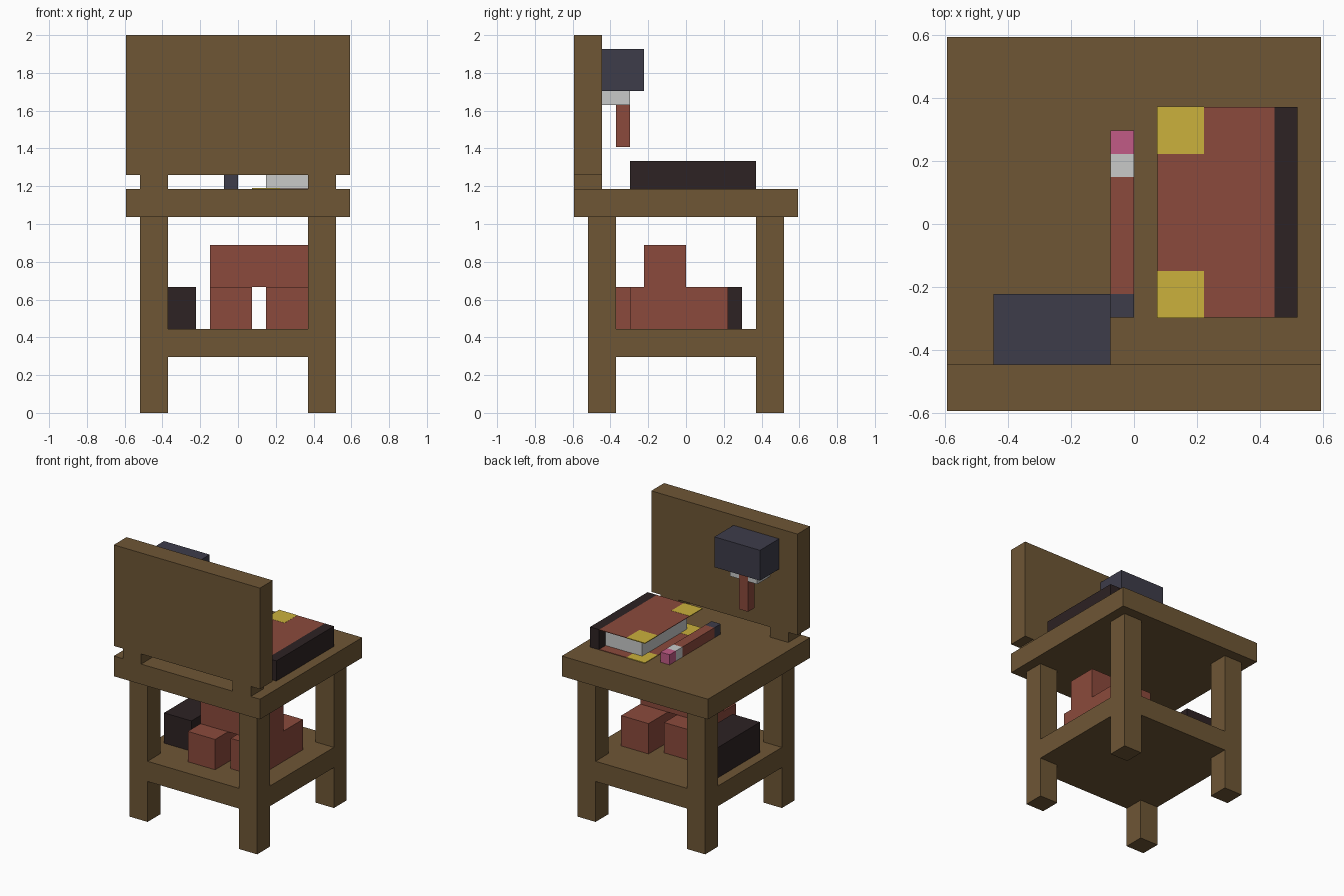
import bpy
import bmesh

U = 2 / 27  # one block unit

cube = bpy.data.objects.get("Cube")
if cube:
    bpy.data.objects.remove(cube, do_unlink=True)


def linear(c):
    c /= 255
    return c / 12.92 if c <= 0.04045 else ((c + 0.055) / 1.055) ** 2.4


def material(name, r, g, b):
    mat = bpy.data.materials.new(name)
    mat.use_nodes = True
    color = (linear(r), linear(g), linear(b), 1)
    mat.diffuse_color = color
    mat.node_tree.nodes["Principled BSDF"].inputs["Base Color"].default_value = color
    return mat


wood = material("brown wood", 110, 86, 53)
red = material("brick red", 139, 74, 60)
dark = material("dark leather", 45, 34, 35)
slate = material("slate metal", 61, 60, 74)
grey = material("light grey", 200, 202, 201)
gold = material("gold", 203, 177, 60)
pink = material("pink rubber", 193, 91, 134)


def box(name, mat, x, y, z):
    """Box from (low, high) ranges given in block units."""
    bm = bmesh.new()
    bmesh.ops.create_cube(bm, size=1)
    for v in bm.verts:
        v.co = [U * (r[0] if c < 0 else r[1]) for c, r in zip(v.co, (x, y, z))]
    mesh = bpy.data.meshes.new(name)
    bm.to_mesh(mesh)
    bm.free()
    mesh.materials.append(mat)
    obj = bpy.data.objects.new(name, mesh)
    bpy.context.collection.objects.link(obj)
    return obj


# Stand: legs above and below the shelf, seat and back board
sides = {"right": (-7, -5), "left": (5, 7)}
ends = {"front": (-7, -5), "back": (5, 7)}
for sn, sx in sides.items():
    for en, ey in ends.items():
        box(f"{en}_{sn}_foot", wood, sx, ey, (0, 4))
        box(f"{en}_{sn}_leg", wood, sx, ey, (6, 14))
    box(f"{sn}_board_support", wood, sx, (-8, -6), (16, 17))
box("shelf", wood, (-7, 7), (-7, 7), (4, 6))
box("seat", wood, (-8, 8), (-8, 8), (14, 16))
box("back_board", wood, (-8, 8), (-8, -6), (17, 27))

# Ingots on the shelf
box("dark_ingot", dark, (-6, -3), (-3, 4), (6, 9))
box("middle_ingot", red, (-2, 1), (-5, 2), (6, 9))
box("left_ingot", red, (2, 5), (-4, 3), (6, 9))
box("top_ingot", red, (-2, 5), (-3, 0), (9, 12))

# Book: spine, pages, thin covers with gold corners
T, E = 0.05, 0.015
box("book_spine", dark, (6, 7), (-4, 5), (16, 18))
box("book_pages", grey, (2, 6), (-3, 4), (16 + T, 18 - T))
for name, z in (("bottom", 16), ("top", 18 - T)):
    box(f"{name}_cover", red, (1, 6), (-4, 5), (z, z + T))
    for end, y in (("front", (-4 - E, -2)), ("back", (3, 5 + E))):
        box(f"{name}_{end}_corner", gold, (1 - E, 3), y, (z - E, z + T + E))

# Pencil lying on the seat
for name, mat, y in (("tip", slate, (-4, -3)), ("shaft", red, (-3, 2)),
                     ("band", grey, (2, 3)), ("eraser", pink, (3, 4))):
    box(f"pencil_{name}", mat, (-1, 0), y, (16, 17))

# Hammer hung on two pegs
box("hammer_head", slate, (-6, -1), (-6, -3), (23, 26))
box("hammer_handle", red, (-4, -3), (-5, -4), (19, 23))
box("right_peg", grey, (-5, -4), (-6, -4), (22, 23))
box("left_peg", grey, (-3, -2), (-6, -4), (22, 23))
